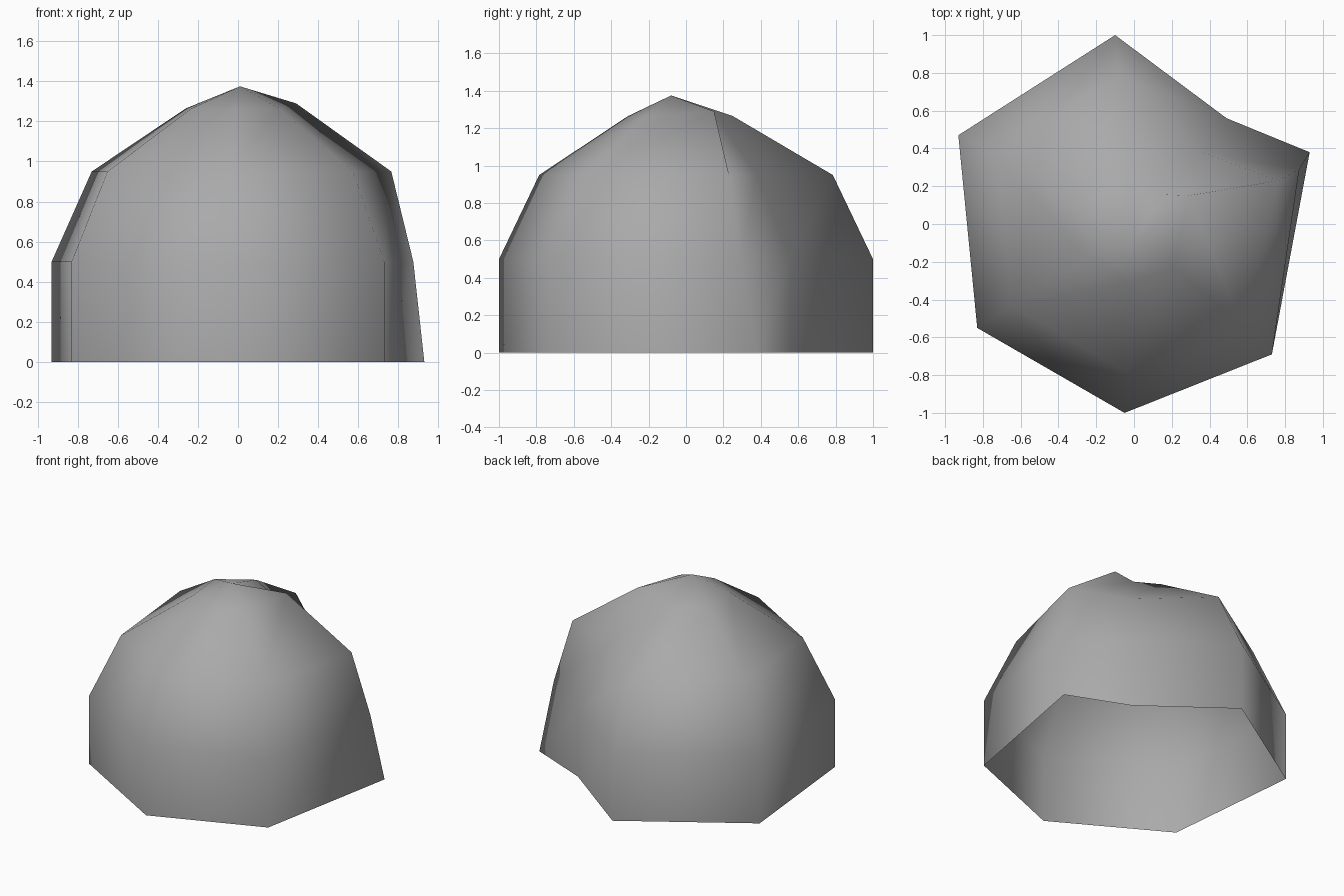
import bpy
import bmesh
from mathutils import Vector

cube = bpy.data.objects.get("Cube")
if cube:
    bpy.data.objects.remove(cube, do_unlink=True)

# Canvas material
mat = bpy.data.materials.new("stone grey")
mat.use_nodes = True
colour = (0.4, 0.4, 0.4, 1)
mat.diffuse_color = colour
mat.node_tree.nodes["Principled BSDF"].inputs["Base Color"].default_value = colour

# Ground outline, anticlockwise from the back peak
outline = [(-0.10, 1.0), (-0.93, 0.47), (-0.83, -0.55), (-0.05, -1.0),
           (0.73, -0.69), (0.93, 0.38), (0.49, 0.56)]
levels = [(1.0, 0.0), (1.0, 0.5), (0.785, 0.95), (0.28, 1.265)]
rings = [[Vector((x * s, y * s, z)) for x, y in outline] for s, z in levels]

# The leaning corner and the dented one beside it
LEAN, DENT = 5, 6
rings[1][LEAN] = Vector((0.875, 0.29, 0.5))
rings[2][LEAN] = Vector((0.765, 0.23, 0.95))
rings[3][LEAN] = Vector((0.29, 0.15, 1.29))
rings[2][DENT] = Vector((0.36, 0.38, 0.95))
for p in rings[3][:5]:
    p.y -= 0.03

# Dome shell, open underneath
bm = bmesh.new()
verts = [[bm.verts.new(p) for p in ring] for ring in rings]
apex = bm.verts.new((0.01, -0.08, 1.375))
n = len(outline)
for i in range(n):
    j = (i + 1) % n
    for low, high in zip(verts, verts[1:]):
        bm.faces.new((low[i], low[j], high[j], high[i]))
    bm.faces.new((verts[-1][i], verts[-1][j], apex))
for f in bm.faces:
    f.smooth = True
bm.normal_update()

mesh = bpy.data.meshes.new("dome_shell")
bm.to_mesh(mesh)
bm.free()
mesh.materials.append(mat)
bpy.context.collection.objects.link(bpy.data.objects.new("dome_shell", mesh))
